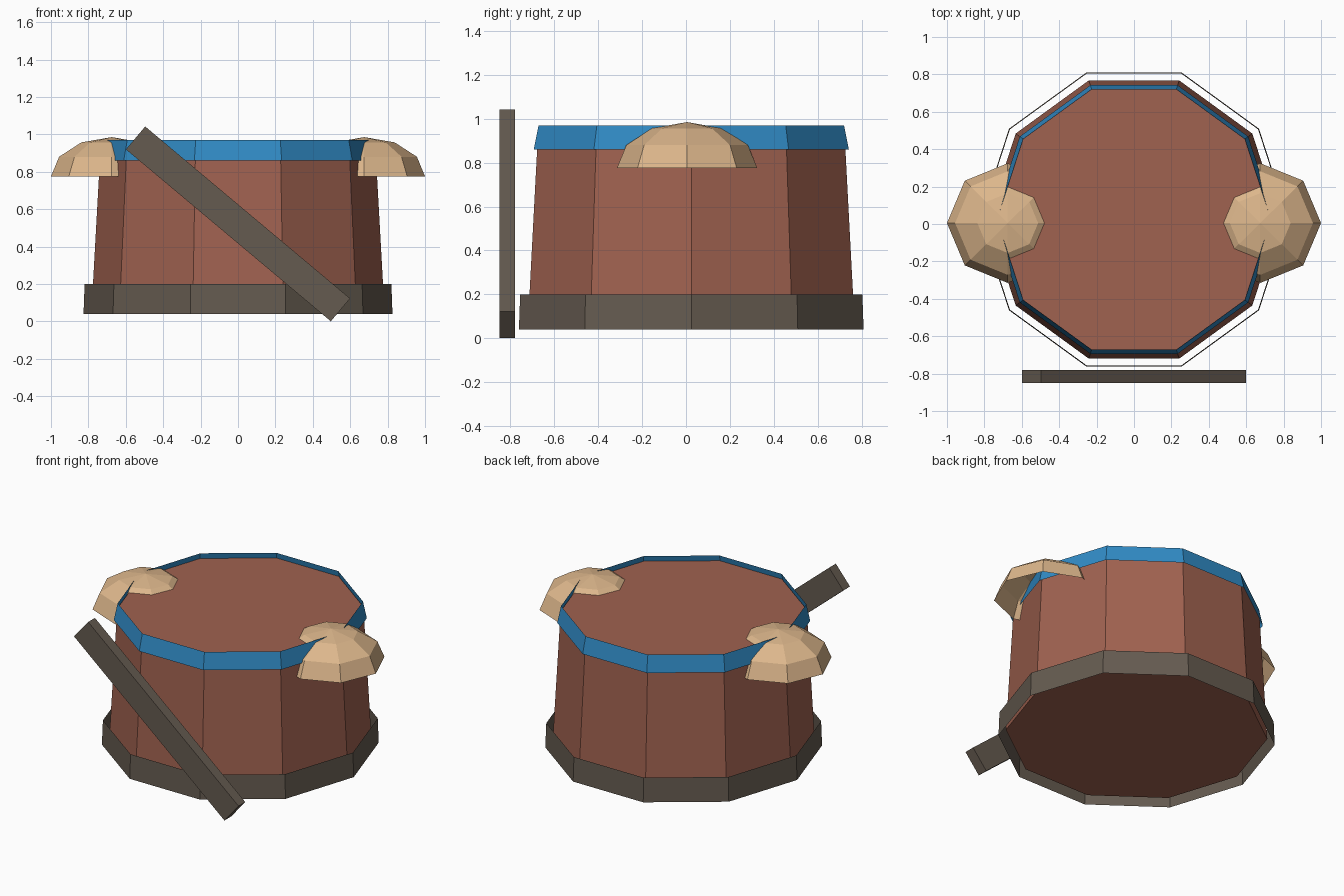
import bpy, bmesh, math
from mathutils import Matrix

if "Cube" in bpy.data.objects:
    bpy.data.objects.remove(bpy.data.objects["Cube"])


def material(name, rgb):
    m = bpy.data.materials.new(name)
    m.diffuse_color = (*rgb, 1)
    m.use_nodes = True
    m.node_tree.nodes["Principled BSDF"].inputs["Base Color"].default_value = m.diffuse_color
    return m


BROWN = material("red_brown", (0.352, 0.122, 0.080))
BLUE = material("blue", (0.030, 0.255, 0.555))
TAN = material("tan", (0.72, 0.47, 0.26))
GREY = material("dark_grey_brown", (0.130, 0.104, 0.080))


def make(name, bm, mat):
    me = bpy.data.meshes.new(name)
    bm.to_mesh(me)
    bm.free()
    me.materials.append(mat)
    ob = bpy.data.objects.new(name, me)
    bpy.context.collection.objects.link(ob)
    return ob


def tapered_ring(name, r1, r2, z1, z2, mat, caps):
    """Ten-sided tapered tube, points facing front and back."""
    bm = bmesh.new()
    bmesh.ops.create_cone(bm, segments=10, radius1=r1, radius2=r2,
                          depth=z2 - z1, cap_ends=caps,
                          matrix=Matrix.Rotation(math.pi / 2, 4, 'Z'))
    ob = make(name, bm, mat)
    ob.location = (0, 0.024, (z1 + z2) / 2)
    return ob


# Torso with open collar and belt sheets around it
tapered_ring("torso", 0.782, 0.7345, 0.08, 0.935, BROWN, True)
tapered_ring("collar", 0.755, 0.732, 0.86, 0.97, BLUE, False)
tapered_ring("belt", 0.826, 0.820, 0.04, 0.20, GREY, False)

# Diagonal strap across the front
bm = bmesh.new()
bmesh.ops.create_cube(bm, size=1)
bmesh.ops.scale(bm, vec=(1.43, 0.07, 0.16), verts=bm.verts)
strap = make("diagonal_strap", bm, GREY)
strap.location = (0, -0.815, 0.521)
strap.rotation_euler.y = math.radians(40)

# Shoulder pads: open half domes
for side, x in (("left", -0.675), ("right", 0.675)):
    bm = bmesh.new()
    bmesh.ops.create_uvsphere(bm, u_segments=8, v_segments=6, radius=1)
    bmesh.ops.delete(bm, geom=[v for v in bm.verts if v.co.z < -0.01], context='VERTS')
    bmesh.ops.scale(bm, vec=(0.325, 0.32, 0.21), verts=bm.verts)
    pad = make(side + "_shoulder_pad", bm, TAN)
    pad.location = (x, 0.005, 0.775)
